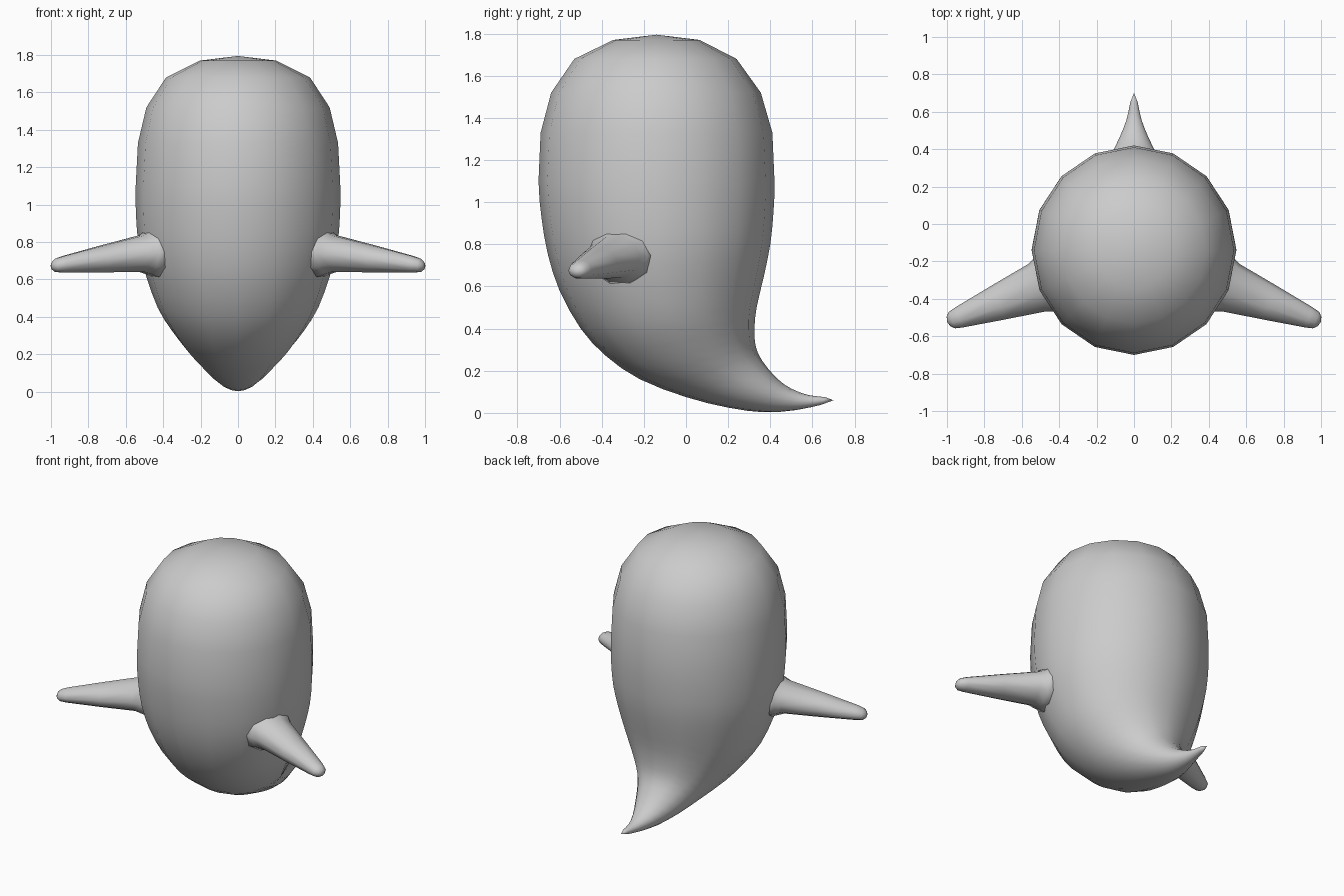
import bpy, bmesh, math
from mathutils import Vector

if "Cube" in bpy.data.objects:
    bpy.data.objects.remove(bpy.data.objects["Cube"])

grey = bpy.data.materials.new("pale grey")
grey.diffuse_color = (0.6, 0.6, 0.6, 1)
grey.use_nodes = True
grey.node_tree.nodes["Principled BSDF"].inputs["Base Color"].default_value = grey.diffuse_color


def loft(name, rings, start, end):
    """Skin a list of closed rings and close both ends to a point."""
    bm = bmesh.new()
    loops = [[bm.verts.new(p) for p in ring] for ring in rings]
    n = len(loops[0])
    for a, b in zip(loops, loops[1:]):
        for i in range(n):
            j = (i + 1) % n
            bm.faces.new((a[i], a[j], b[j], b[i]))
    for loop, tip in ((loops[0], start), (loops[-1], end)):
        v = bm.verts.new(tip)
        for i in range(n):
            bm.faces.new((loop[i], loop[(i + 1) % n], v))
    bmesh.ops.recalc_face_normals(bm, faces=bm.faces)
    mesh = bpy.data.meshes.new(name)
    bm.to_mesh(mesh)
    bm.free()
    mesh.materials.append(grey)
    mesh.shade_smooth()
    obj = bpy.data.objects.new(name, mesh)
    bpy.context.collection.objects.link(obj)
    return obj


def ellipse(centre, u, v, n):
    return [centre + u * math.cos(2 * math.pi * i / n) + v * math.sin(2 * math.pi * i / n)
            for i in range(n)]


def spline(p0, p1, p2, p3, t):
    """Catmull-Rom blend of four sections."""
    return [0.5 * (2 * b + (c - a) * t + (2 * a - 5 * b + 4 * c - d) * t * t
                   + (3 * b - a - 3 * c + d) * t ** 3)
            for a, b, c, d in zip(p0, p1, p2, p3)]


# Body sections: front y, front z, back y, back z, half width
dome = [(-0.345, 1.77, 0.065, 1.77, 0.205),
        (-0.53, 1.68, 0.24, 1.68, 0.385),
        (-0.64, 1.52, 0.355, 1.52, 0.49),
        (-0.69, 1.33, 0.41, 1.33, 0.535)]
lower = [(-0.70, 1.10, 0.42, 1.10, 0.547),
         (-0.685, 0.92, 0.415, 0.95, 0.545),
         (-0.655, 0.75, 0.40, 0.80, 0.53),
         (-0.60, 0.58, 0.37, 0.65, 0.49),
         (-0.50, 0.40, 0.335, 0.50, 0.43),
         (-0.38, 0.27, 0.325, 0.40, 0.36),
         (-0.22, 0.16, 0.33, 0.32, 0.285),
         (0.00, 0.075, 0.36, 0.25, 0.205),
         (0.20, 0.025, 0.43, 0.165, 0.14),
         (0.37, 0.003, 0.50, 0.115, 0.085),
         (0.52, 0.013, 0.58, 0.085, 0.042),
         (0.64, 0.038, 0.66, 0.075, 0.02)]

# Faceted dome on top, finer rings down the curling tail
sections = list(dome)
pts = [dome[-1]] + lower + [lower[-1]]
for k in range(1, len(pts) - 2):
    for t in (0, 0.5):
        sections.append(spline(*pts[k - 1:k + 3], t))
sections.append(lower[-1])

rings = []
for fy, fz, by, bz, w in sections:
    front, back = Vector((0, fy, fz)), Vector((0, by, bz))
    rings.append(ellipse((front + back) / 2, Vector((w, 0, 0)), (back - front) / 2, 16))
loft("body_and_tail", rings, (0, -0.14, 1.795), (0, 0.70, 0.06))

# Tapered arms with a flared root and a rounded tip
root, tip = Vector((0.49, -0.33, 0.742)), Vector((0.955, -0.507, 0.678))
axis = (tip - root).normalized()
side = Vector((-axis.y, axis.x, 0)).normalized()
up = Vector((0, 0, 1))
# position along the arm, half width, half height
arm_profile = [(-0.14, 0.175, 0.15), (-0.03, 0.155, 0.122), (0.06, 0.135, 0.102),
               (0.5, 0.098, 0.076), (0.96, 0.057, 0.046), (1.04, 0.047, 0.037),
               (1.08, 0.027, 0.021)]
for name, s in (("right_arm", 1), ("left_arm", -1)):
    def flip(p):
        return Vector((p.x * s, p.y, p.z))
    arm = [[flip(p) for p in ellipse(root.lerp(tip, t), side * w, up * h, 10)]
           for t, w, h in arm_profile]
    loft(name, arm, flip(root.lerp(tip, -0.2)), flip(root.lerp(tip, 1.095)))
